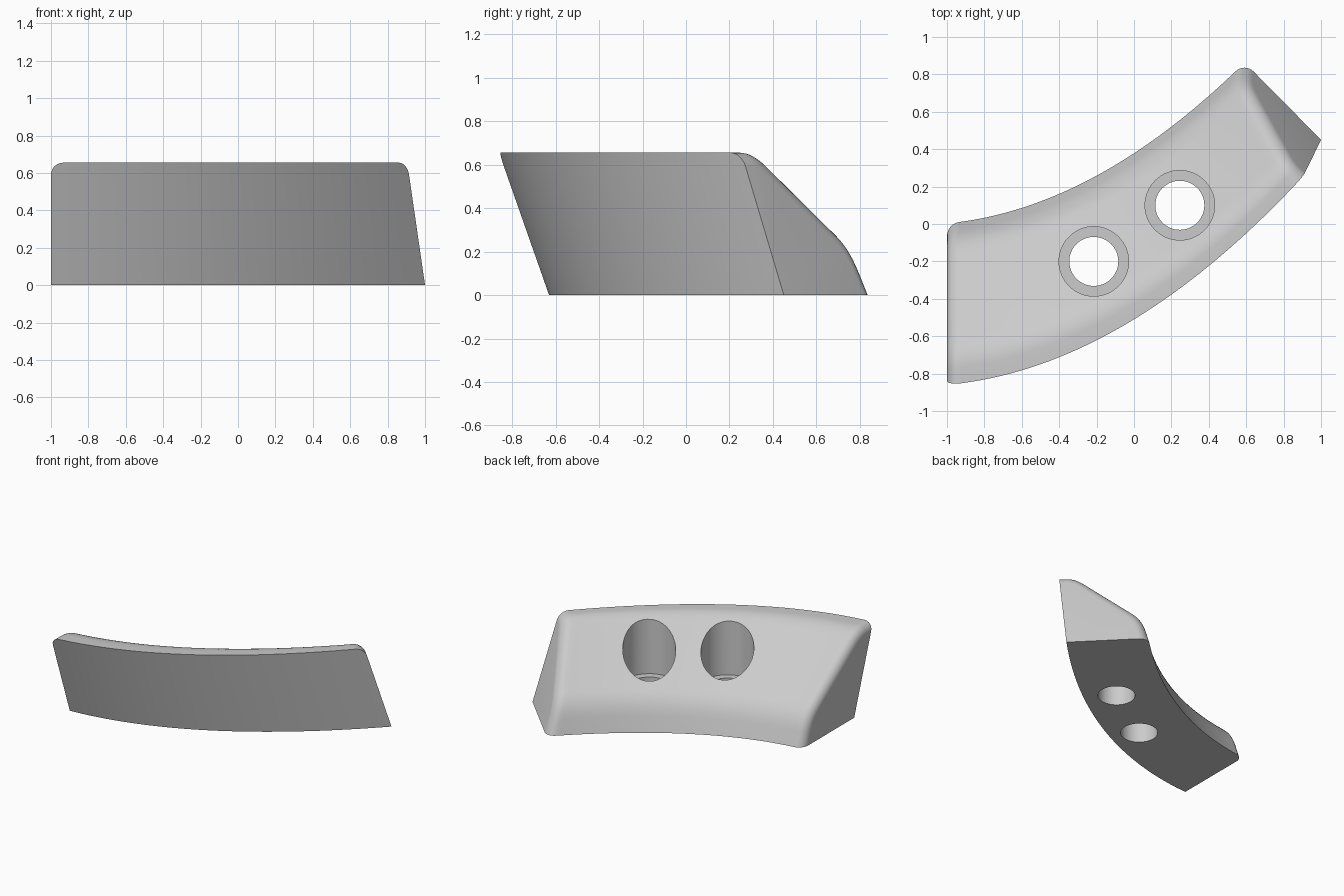
import bpy, bmesh
from math import radians
from mathutils import Vector

if "Cube" in bpy.data.objects:
    bpy.data.objects.remove(bpy.data.objects["Cube"])

grey = bpy.data.materials.new("plain grey")
grey.use_nodes = True
grey.diffuse_color = (0.6, 0.6, 0.6, 1)
grey.node_tree.nodes["Principled BSDF"].inputs["Base Color"].default_value = grey.diffuse_color

HEIGHT = 0.655
STATIONS = 24
END_ROUND = 0.065

# Each long edge is a curve y = a + b*x + c*x*x at height z, stored as (a, b, c, z)
front_bottom = Vector((-0.329, 0.54, 0.239, 0))
front_top = Vector((-0.51, 0.61, 0.26, HEIGHT))
ridge = front_top + Vector((0.165, 0, 0, 0))
back_bottom = Vector((0.378, 0.655, 0.28, 0))
back_break = back_bottom + Vector((-0.08, 0, 0, 0.22))


def rounded(before, corner, after, d_before, d_after, steps=7):
    """Replace a corner between three long edges by a soft curve."""
    start = corner.lerp(before, d_before)
    end = corner.lerp(after, d_after)
    return [start.lerp(corner, i / steps).lerp(corner.lerp(end, i / steps), i / steps)
            for i in range(steps + 1)]


profile = [front_bottom, front_top]
profile += rounded(front_top, ridge, back_break, 0.5, 0.13)
profile += rounded(ridge, back_break, back_bottom, 0.13, 0.5)
profile += [back_bottom]

# Slanted plane that closes the right end
corner = Vector((1, 0.45, 0))
end_normal = (Vector((0.6, 0.855, 0)) - corner).cross(Vector((0.91, 0.25, HEIGHT)) - corner)


def point(edge, x):
    a, b, c, z = edge
    return Vector((x, a + b * x + c * x * x, z))


def end_x(edge):
    """Find where a long edge meets the slanted end."""
    low, high = 0, 1.5
    for _ in range(40):
        mid = (low + high) / 2
        if (point(edge, mid) - corner).dot(end_normal) > 0:
            high = mid
        else:
            low = mid
    return low


# Curved wedge body
bm = bmesh.new()
rows = []
for edge in profile:
    far = end_x(edge)
    rows.append([bm.verts.new(point(edge, -1 + (far + 1) * i / STATIONS))
                 for i in range(STATIONS + 1)])
for k, row in enumerate(rows):
    nxt = rows[(k + 1) % len(rows)]
    for i in range(STATIONS):
        bm.faces.new((row[i], row[i + 1], nxt[i + 1], nxt[i]))
for i in (0, STATIONS):
    bm.faces.new([row[i] for row in rows])
bmesh.ops.recalc_face_normals(bm, faces=bm.faces)

# Soft rims around the two ends, leaving the front and bottom edges crisp
rims = [bm.edges.get((rows[k][i], rows[k + 1][i]))
        for i in (0, STATIONS) for k in range(1, len(rows) - 1)]
bmesh.ops.bevel(bm, geom=rims, offset=END_ROUND, offset_type='OFFSET',
                segments=6, profile=0.5, affect='EDGES', clamp_overlap=False)
bmesh.ops.recalc_face_normals(bm, faces=bm.faces)


def make_object(name, mesh_data):
    mesh = bpy.data.meshes.new(name)
    mesh_data.to_mesh(mesh)
    mesh_data.free()
    mesh.materials.append(grey)
    obj = bpy.data.objects.new(name, mesh)
    bpy.context.collection.objects.link(obj)
    return obj


body = make_object("wedge_body", bm)


# Stepped bolt holes: wide recess above, narrow shaft below
def bolt_cutter(x, y):
    cutter = bmesh.new()
    levels = ((0.131, -0.1), (0.131, 0.2), (0.186, 0.2), (0.186, 1))
    rings = []
    for radius, z in levels:
        made = bmesh.ops.create_circle(cutter, segments=64, radius=radius)["verts"]
        bmesh.ops.translate(cutter, verts=made, vec=(x, y, z))
        rings.append(made)
    for low, high in zip(rings, rings[1:]):
        for i in range(64):
            j = (i + 1) % 64
            cutter.faces.new((low[i], low[j], high[j], high[i]))
    cutter.faces.new(rings[0])
    cutter.faces.new(rings[-1])
    bmesh.ops.recalc_face_normals(cutter, faces=cutter.faces)
    obj = make_object("bolt_cutter", cutter)
    obj.hide_render = True
    return obj


bpy.context.view_layer.objects.active = body
body.select_set(True)
for x, y in ((-0.215, -0.2), (0.245, 0.1)):
    cutter = bolt_cutter(x, y)
    cut = body.modifiers.new("bolt_hole", 'BOOLEAN')
    cut.operation = 'DIFFERENCE'
    cut.solver = 'EXACT'
    cut.object = cutter
    bpy.ops.object.modifier_apply(modifier=cut.name)
    bpy.data.objects.remove(cutter)

bpy.ops.object.shade_smooth_by_angle(angle=radians(30))
